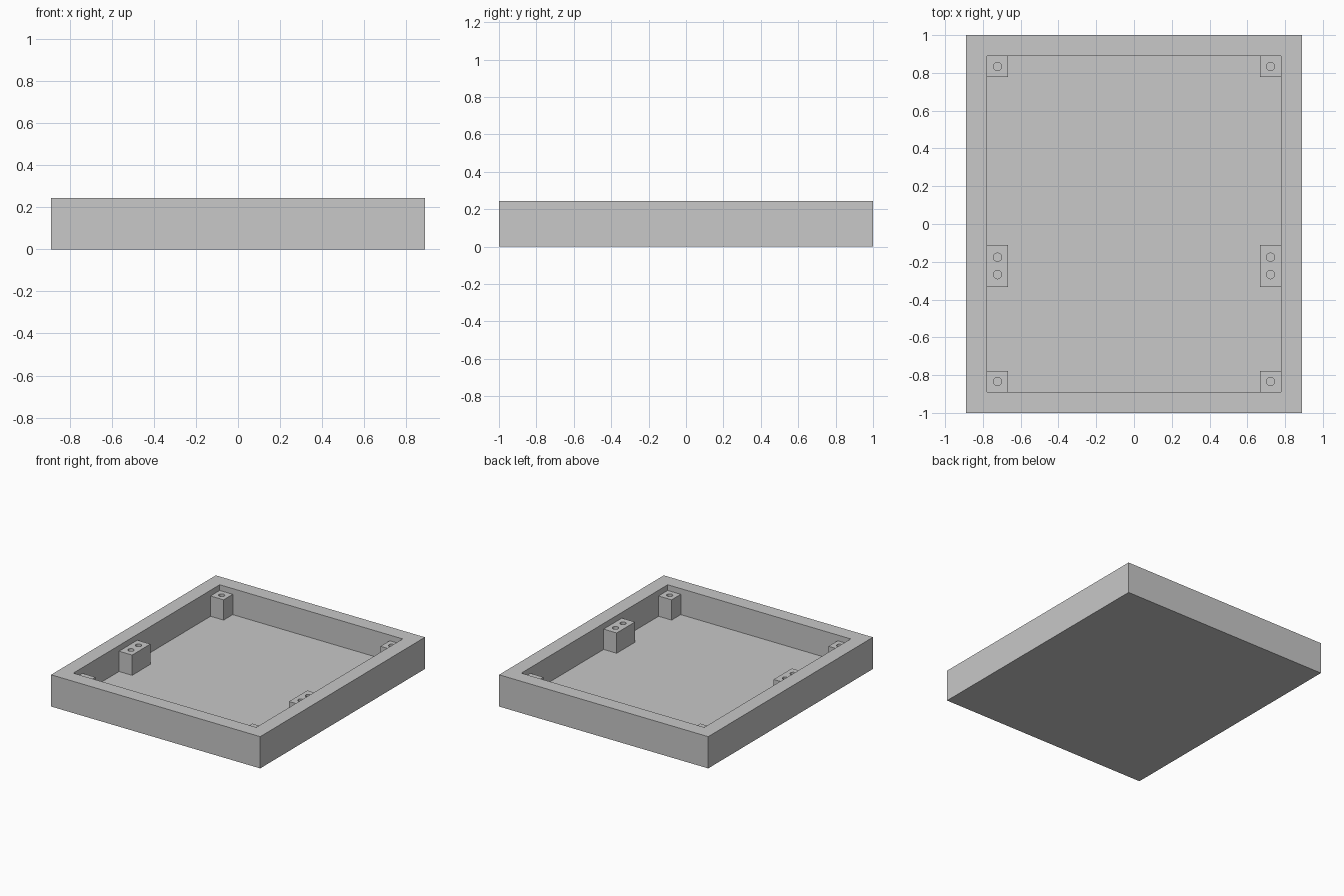
import bpy, bmesh
from mathutils import Matrix, Vector

if "Cube" in bpy.data.objects:
    bpy.data.objects.remove(bpy.data.objects["Cube"])

HX, HY, H = 0.889, 1.0, 0.244      # outer half sizes and height
WALL, FLOOR = 0.111, 0.044         # wall and floor thickness
POST_TOP, POST, HOLE_R = 0.20, 0.111, 0.022

grey = bpy.data.materials.new("light_grey")
grey.diffuse_color = (0.58, 0.58, 0.58, 1)
grey.use_nodes = True
grey.node_tree.nodes["Principled BSDF"].inputs["Base Color"].default_value = grey.diffuse_color


def add_box(bm, x0, x1, y0, y1, z0, z1):
    size = Vector((x1 - x0, y1 - y0, z1 - z0))
    mid = Vector((x0 + x1, y0 + y1, z0 + z1)) / 2
    bmesh.ops.create_cube(bm, size=1, matrix=Matrix.Translation(mid) @ Matrix.Diagonal(size).to_4x4())


def finish(bm, name):
    mesh = bpy.data.meshes.new(name)
    bm.to_mesh(mesh)
    bm.free()
    mesh.materials.append(grey)
    obj = bpy.data.objects.new(name, mesh)
    bpy.context.collection.objects.link(obj)
    return obj


# Open tray: inset the top face, then sink it to the floor
bm = bmesh.new()
add_box(bm, -HX, HX, -HY, HY, 0, H)
bm.normal_update()
top = max(bm.faces, key=lambda f: f.calc_center_median().z)
bmesh.ops.inset_region(bm, faces=[top], thickness=WALL, use_even_offset=True)
sunk = bmesh.ops.extrude_discrete_faces(bm, faces=[top])["faces"][0]
bmesh.ops.translate(bm, verts=sunk.verts, vec=(0, 0, FLOOR - H))
bmesh.ops.recalc_face_normals(bm, faces=bm.faces)
finish(bm, "tray")


# Screw post with vertical holes bored down to the floor
def screw_post(name, side, y0, y1, hole_ys):
    inner = HX - WALL
    xs = sorted((side * inner, side * (inner - POST)))
    bm = bmesh.new()
    add_box(bm, xs[0], xs[1], y0, y1, FLOOR, POST_TOP)
    post = finish(bm, name)

    bm = bmesh.new()
    for y in hole_ys:
        bmesh.ops.create_cone(bm, cap_ends=True, segments=32, radius1=HOLE_R, radius2=HOLE_R, depth=0.4,
                              matrix=Matrix.Translation((sum(xs) / 2, y, 0.15)))
    cutter = finish(bm, name + "_hole_cutter")
    cutter.hide_render = True

    mod = post.modifiers.new("holes", 'BOOLEAN')
    mod.operation = 'DIFFERENCE'
    mod.solver = 'EXACT'
    mod.object = cutter
    bpy.ops.object.select_all(action='DESELECT')
    bpy.context.view_layer.objects.active = post
    post.select_set(True)
    bpy.ops.object.modifier_apply(modifier=mod.name)
    bpy.data.objects.remove(cutter)
    bpy.ops.object.shade_smooth_by_angle()


end = HY - WALL
for side, label in ((-1, "left"), (1, "right")):
    screw_post(f"{label}_back_post", side, end - POST, end, [end - POST / 2])
    screw_post(f"{label}_middle_post", side, -0.333, -0.111, [-0.176, -0.268])
    screw_post(f"{label}_front_post", side, -end, POST - end, [POST / 2 - end])
